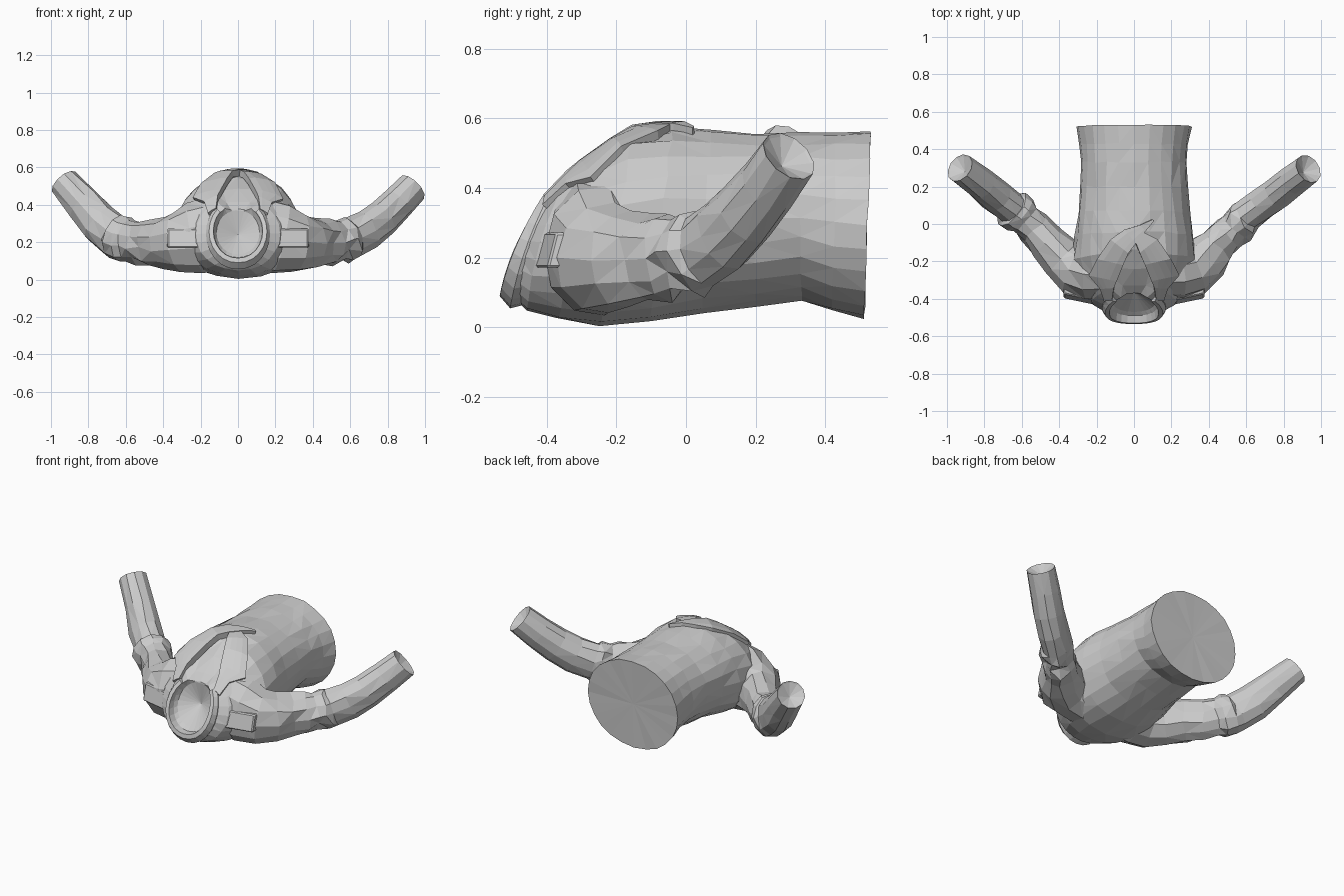
import bpy, bmesh, random
from math import sin, cos, pi, copysign
from mathutils import Vector as V
from mathutils.bvhtree import BVHTree

if "Cube" in bpy.data.objects:
    bpy.data.objects.remove(bpy.data.objects["Cube"])

random.seed(4)


def finish(name, bm):
    bmesh.ops.recalc_face_normals(bm, faces=bm.faces)
    me = bpy.data.meshes.new(name)
    bm.to_mesh(me)
    bm.free()
    ob = bpy.data.objects.new(name, me)
    bpy.context.collection.objects.link(ob)
    return ob


def loft(name, rings, start_tip=None, end_tip=None, closed=True):
    bm = bmesh.new()
    vs = [[bm.verts.new(p) for p in r] for r in rings]
    n = len(rings[0])
    for a, b in zip(vs, vs[1:]):
        for i in range(n if closed else n - 1):
            j = (i + 1) % n
            bm.faces.new((a[i], a[j], b[j], b[i]))
    for tip, r in ((start_tip, vs[0]), (end_tip, vs[-1])):
        if tip is not None:
            c = bm.verts.new(tip)
            for i in range(n):
                bm.faces.new((r[i], r[(i + 1) % n], c))
    if not closed:
        bm.faces.new([r[0] for r in vs])
        bm.faces.new([r[-1] for r in vs])
    bmesh.ops.triangulate(bm, faces=[f for f in bm.faces if len(f.verts) > 3 and random.random() < .7])
    return finish(name, bm)


def body_ring(by, bz, ty, tz, hw, jitter=0, low=.95, bow=0, n=24):
    # slanted oval between a bottom and a top point; low < 1 squares the underside
    b, t = V((0, by, bz)), V((0, ty, tz))
    out = []
    for i in range(n):
        a = 2 * pi * i / n
        s, c = sin(a), cos(a)
        x = copysign(abs(s) ** (low if c < 0 else .95), s) * hw
        p = b.lerp(t, .5 + .5 * c) + V((x, -bow * s * s, 0))
        out.append(p + V([random.uniform(-jitter, jitter) for _ in range(3)]))
    return out


# torso, from neck to waist
stations = [(-.51, .10, -.38, .40, .135, 0, .95, .02), (-.455, .05, -.34, .44, .225, .002, .9, .02),
            (-.37, .025, -.25, .51, .297, .004, .8), (-.25, .006, -.15, .56, .33, .006, .75),
            (-.1, .02, -.04, .57, .317, .006, .8), (.05, .045, .07, .565, .297, .006),
            (.2, .062, .2, .56, .285, .006), (.33, .08, .33, .557, .283, .004),
            (.42, .045, .43, .56, .29, .004), (.512, .025, .53, .565, .308, .002)]
rings = [body_ring(*s) for s in stations]
cup = body_ring(-.47, .135, -.37, .37, .115)
torso = loft("jacket_torso", [cup] + rings, V((0, -.36, .24)), V((0, .515, .295)))
me = torso.data
bvh = BVHTree.FromPolygons([v.co.copy() for v in me.vertices], [tuple(p.vertices) for p in me.polygons])

# sink the shirt front between the lapels
for v in me.vertices:
    if v.co.z > .38 and v.co.y < -.13 and abs(v.co.x) < .095:
        v.co += V((0, .012, -.022))

# raised collar around the neck hole, open at the front where the lapels start
loft("collar", [r[3:-2] for r in (
    body_ring(-.445, .07, -.325, .435, .165, bow=.015),
    body_ring(-.505, .055, -.36, .44, .172, bow=.02),
    body_ring(-.535, .09, -.38, .425, .155, bow=.02),
    body_ring(-.53, .115, -.385, .405, .132, bow=.02),
    body_ring(-.45, .12, -.36, .385, .12))], closed=False)


def drape(name, rows, lift=0):
    # strip of cloth laid on the chest, given as (left xy, right xy) rows
    bm = bmesh.new()
    grid = []
    for a, b in rows:
        row = []
        for k in range(5):
            x, y = V(a).lerp(V(b), k / 4)
            loc, nor, _, _ = bvh.ray_cast(V((x, y, 2)), V((0, 0, -1)))
            row.append(bm.verts.new(loc + V((0, -.3, .95)) * lift))
        grid.append(row)
    for r, s in zip(grid, grid[1:]):
        for k in range(4):
            bm.faces.new((r[k], r[k + 1], s[k + 1], s[k]))
    ob = finish(name, bm)
    m = ob.modifiers.new("thickness", "SOLIDIFY")
    m.thickness = .036
    m.offset = 0
    return ob


# lapels with a notch; one overlaps the other at the closing
lapel = [((.115, -.395), (.155, -.40)), ((.105, -.33), (.175, -.335)), ((.09, -.295), (.235, -.265)),
         ((.055, -.21), (.19, -.18)), ((.028, -.15), (.12, -.08)), ((.008, -.10), (.05, -.045))]
drape("lapel_right", lapel)
drape("lapel_left", [((-a[0], a[1]), (-b[0], b[1])) for a, b in lapel[:-1]]
      + [((.01, -.10), (-.05, -.03)), ((.06, -.035), (.03, -.005)), ((.105, .02), (.095, .025))], .004)


def sleeve(name, side, path, n=11):
    pts = [V((side * p[0], p[1], p[2])) for p in path]
    rings = []
    for i, p in enumerate(pts):
        d = (pts[min(i + 1, len(pts) - 1)] - pts[max(i - 1, 0)]).normalized()
        u = d.cross(V((0, 0, 1))).normalized()
        w = u.cross(d)
        rw, rh, jit = path[i][3:]
        rings.append([p + u * rw * cos(2 * pi * k / n) + w * rh * sin(2 * pi * k / n)
                      + V([random.uniform(-jit, jit) for _ in range(3)]) for k in range(n)])
    # hollow cuff
    end, d = pts[-1], (pts[-1] - pts[-2]).normalized()
    rings.append([end - d * .006 + (q - end) * .9 for q in rings[-1]])
    loft(name, rings, pts[0], end - d * .045)


# sleeves: x, y, z, half width, half height, wrinkle amount
shoulder = [(.14, -.26, .24, .14, .20, 0), (.23, -.25, .22, .16, .195, .003),
            (.32, -.235, .20, .15, .16, .004)]
sleeve("sleeve_right", 1, shoulder + [
    (.385, -.18, .195, .13, .135, .008), (.45, -.115, .20, .105, .118, .014),
    (.50, -.06, .205, .10, .12, .016), (.545, -.015, .208, .09, .105, .016),
    (.585, .025, .215, .10, .12, .014), (.61, .05, .225, .088, .108, .006),
    (.69, .11, .265, .088, .108, .005), (.77, .17, .325, .086, .103, .004),
    (.85, .235, .405, .083, .095, .003), (.932, .295, .492, .082, .088, .001)])
sleeve("sleeve_left", -1, shoulder + [
    (.385, -.18, .195, .125, .135, .008), (.46, -.10, .20, .10, .122, .010),
    (.53, -.025, .20, .093, .118, .012), (.585, .025, .21, .088, .112, .008),
    (.61, .05, .215, .11, .125, .006), (.65, .08, .228, .108, .125, .006),
    (.665, .093, .24, .09, .112, .004), (.74, .15, .30, .09, .112, .005),
    (.82, .215, .395, .087, .10, .004), (.93, .30, .52, .081, .083, .001)])

# shoulder straps
for side, tag in ((1, "right"), (-1, "left")):
    bm = bmesh.new()
    prof = [(.20, -.435), (.375, -.398), (.38, -.355), (.20, -.36)]
    lo = [bm.verts.new((side * x, y, .172)) for x, y in prof]
    hi = [bm.verts.new((side * x, y + .025, .272)) for x, y in prof]
    bm.faces.new(lo)
    bm.faces.new(hi)
    for i in range(4):
        j = (i + 1) % 4
        bm.faces.new((lo[i], lo[j], hi[j], hi[i]))
    bmesh.ops.recalc_face_normals(bm, faces=bm.faces)
    bmesh.ops.bevel(bm, geom=bm.edges[:], offset=.006, segments=1, affect='EDGES')
    finish("shoulder_strap_" + tag, bm)
